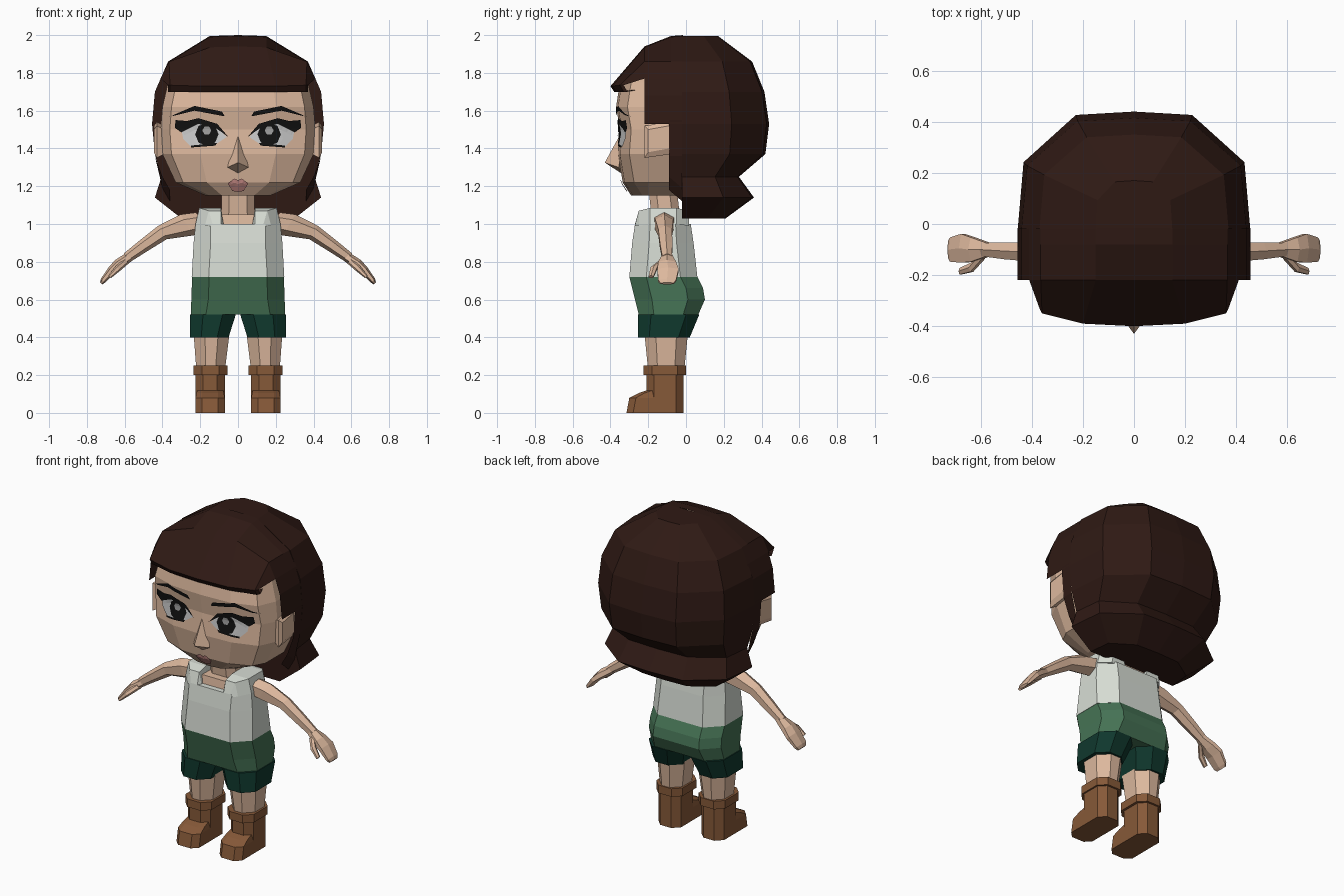
import bpy, bmesh, math
from mathutils import Vector
from mathutils.bvhtree import BVHTree

if "Cube" in bpy.data.objects:
    bpy.data.objects.remove(bpy.data.objects["Cube"])


def material(name, rgb):
    m = bpy.data.materials.new(name)
    m.diffuse_color = (*rgb, 1)
    m.use_nodes = True
    m.node_tree.nodes["Principled BSDF"].inputs["Base Color"].default_value = m.diffuse_color
    return m


SKIN = material("skin", (.72, .48, .34))
HAIR = material("hair", (.028, .010, .007))
WHITE = material("cloth", (.68, .72, .66))
GREEN = material("green", (.06, .17, .09))
DARK = material("dark_green", (.005, .04, .027))
BOOT = material("leather", (.24, .10, .04))
BLACK = material("black", (.006, .006, .006))
EYE = material("eye_white", (.65, .66, .66))
GREY = material("eye_shine", (.35, .35, .35))
LIP = material("lip", (.60, .27, .25))


def finish(name, bm, mat):
    bmesh.ops.remove_doubles(bm, verts=bm.verts, dist=1e-4)
    bmesh.ops.recalc_face_normals(bm, faces=bm.faces)
    me = bpy.data.meshes.new(name)
    bm.to_mesh(me)
    bm.free()
    me.materials.append(mat)
    ob = bpy.data.objects.new(name, me)
    bpy.context.collection.objects.link(ob)
    return ob


def skin(name, rows, mat, closed=True, caps=True, mirror=False):
    """Loft faces between rows of points, optionally mirrored in x."""
    bm = bmesh.new()
    for s in ((1, -1) if mirror else (1,)):
        grid = [[bm.verts.new((s * x, y, z)) for x, y, z in r] for r in rows]
        n = len(grid[0])
        for a, b in zip(grid, grid[1:]):
            for i in range(n if closed else n - 1):
                j = (i + 1) % n
                bm.faces.new((a[i], a[j], b[j], b[i]))
        if caps:
            bm.faces.new(grid[0])
            bm.faces.new(grid[-1])
    return finish(name, bm, mat)


def octa(x0, x1, y0, y1, z, c=.04):
    """Rectangle with cut corners at height z."""
    return [(x0 + c, y0, z), (x1 - c, y0, z), (x1, y0 + c, z), (x1, y1 - c, z),
            (x1 - c, y1, z), (x0 + c, y1, z), (x0, y1 - c, z), (x0, y0 + c, z)]


# Head: half rings from front centre to back centre
def head_ring(z, w, yf, yb):
    return [(0, yf, z), (.5 * w, yf + .01, z), (.88 * w, yf + .06, z), (w, -.2, z),
            (w, min(0, yb - .02), z), (.7 * w, yb * .8, z), (0, yb, z)]


head = skin("head", [head_ring(*r) for r in (
    (1.15, .17, -.29, -.04), (1.22, .33, -.335, .05), (1.37, .40, -.36, .2),
    (1.50, .41, -.35, .26), (1.62, .40, -.37, .26), (1.75, .37, -.35, .22),
    (1.88, .27, -.24, .12))], SKIN, closed=False, mirror=True)

# Nose and ears
skin("nose", [[(0, -.345, 1.48), (.02, -.34, 1.47), (0, -.34, 1.47)],
              [(0, -.43, 1.325), (.055, -.355, 1.30), (0, -.345, 1.27)]],
     SKIN, mirror=True)
skin("ears", [[(x, y0, z0), (x, y1, z0 + .02), (x, y1, z1), (x, y0, z1 - .02)]
              for x, y0, y1, z0, z1 in ((.37, -.19, -.09, 1.38, 1.51),
                                        (.43, -.22, -.08, 1.35, 1.54),
                                        (.445, -.2, -.09, 1.38, 1.52))],
     SKIN, mirror=True)

# Painted face features, laid on the head surface
tree = BVHTree.FromPolygons([v.co for v in head.data.vertices],
                            [p.vertices for p in head.data.polygons])


def decal(name, pts, mat, off):
    bm = bmesh.new()
    for s in (1, -1):
        bm.faces.new([bm.verts.new((s * x, 0, z)) for x, z in pts])
    bmesh.ops.triangulate(bm, faces=bm.faces)
    bmesh.ops.subdivide_edges(bm, edges=bm.edges, cuts=2, use_grid_fill=True)
    for v in bm.verts:
        hit = tree.ray_cast(Vector((v.co.x, -1, v.co.z)), Vector((0, 1, 0)))[0]
        v.co.y = (hit.y if hit else -.3) - off
    finish(name, bm, mat)


def disc(cx, cz, r, n):
    return [(cx + r * math.cos(math.tau * i / n), cz + r * math.sin(math.tau * i / n))
            for i in range(n)]


decal("eye_whites", [(.06, 1.46), (.12, 1.42), (.25, 1.41), (.29, 1.45),
                     (.30, 1.50), (.22, 1.54), (.12, 1.52)], EYE, .006)
decal("irises", disc(.165, 1.475, .062, 8), BLACK, .010)
decal("eye_shines", disc(.165, 1.495, .024, 6), GREY, .014)
decal("upper_lashes", [(.05, 1.46), (.11, 1.53), (.21, 1.56), (.27, 1.545), (.33, 1.55),
                       (.305, 1.52), (.335, 1.51), (.30, 1.485), (.21, 1.53),
                       (.12, 1.51)], BLACK, .012)
decal("lower_lids", [(.11, 1.43), (.25, 1.415), (.25, 1.405), (.12, 1.415)], BLACK, .010)
decal("eyebrows", [(.07, 1.57), (.085, 1.595), (.23, 1.625), (.37, 1.565),
                   (.23, 1.60)], BLACK, .010)
decal("lips", [(0, 1.232), (.02, 1.24), (.055, 1.215), (.03, 1.175), (0, 1.17)], LIP, .010)


# Hair: back mass with flipped ends
def hair_ring(z, w, yb):
    return [(0, -.02, z), (w, -.02, z), (.95 * w, .55 * yb, z),
            (.5 * w, .97 * yb, z), (0, yb, z)]


skin("hair_back", [hair_ring(*r) for r in (
    (1.995, .15, .17), (1.86, .37, .35), (1.70, .44, .415), (1.53, .455, .44),
    (1.37, .44, .42), (1.25, .405, .28), (1.14, .44, .36), (1.03, .30, .21))],
    HAIR, closed=False, mirror=True)

# Hair: strands behind the ears, crown and fringe
skin("hair_sides", [[(x, y, z) for x, z in ((.36, b), (.40, b + .07), (.44, 1.36),
                                            (.455, 1.55))]
                    for y, b in ((-.02, 1.12), (-.09, 1.18))],
     HAIR, closed=False, caps=False, mirror=True)
arc = [(.455, 1.53), (.44, 1.68), (.41, 1.77), (.365, 1.86)]
crown = [[(x, y, z) for x, z in arc + [(.15, t), (0, t + .005)]]
         for y, t in ((-.015, 1.995), (-.08, 1.99), (-.22, 1.935))]
skin("hair_crown", crown, HAIR, closed=False, caps=False, mirror=True)
front = [(.37, -.33, 1.735), (.36, -.35, 1.735), (.2, -.39, 1.73), (0, -.40, 1.73)]
skin("hair_fringe", [crown[2][2:], front,
                     [(x, y + .02, 1.70) for x, y, z in front],
                     [(x * .95, y + .07, 1.71) for x, y, z in front]],
     HAIR, closed=False, caps=False, mirror=True)

# Neck and chest
skin("neck", [octa(-.09, .09, -.18, -.03, 1.02), octa(-.085, .085, -.2, -.05, 1.2)], SKIN)
skin("chest", [octa(-.21, .21, -.25, .0, .9), octa(-.2, .2, -.23, -.01, 1.05)], SKIN)

# Tank top with shoulder straps
skin("tank_top", [octa(-.245, .245, -.30, .06, .72, .09), octa(-.235, .235, -.285, .04, .9, .09),
                  octa(-.225, .225, -.27, .025, 1.0, .08)], WHITE)
skin("tank_straps", [[(.075, y, z0), (.225 - c, y, z0), (.205 - c, y, z1), (.09, y, z1)]
                     for y, z0, z1, c in ((-.27, .99, 1.0, .07), (-.25, .99, 1.07, .05),
                                          (-.19, 1.0, 1.085, 0), (-.05, 1.0, 1.085, 0),
                                          (.015, .99, 1.07, .05))], WHITE, mirror=True)

# Shorts: hips, then a leg and cuff on each side
skin("shorts", [octa(-.243, .243, -.30, .06, .72, .09), octa(-.245, .245, -.285, .09, .66, .09),
                octa(-.247, .247, -.27, .10, .60, .09), octa(-.25, .25, -.25, .065, .52, .08)],
     GREEN)
skin("shorts_cuffs", [octa(.012, .255, -.255, .07, .52, .07),
                      octa(.05, .255, -.255, .02, .40, .06)], DARK, mirror=True)

# Legs and boots
skin("legs", [octa(.045, .235, -.22, .01, .42, .06),
              octa(.07, .22, -.20, -.01, .22, .05)], SKIN, mirror=True)
skin("boot_tops", [octa(.055, .235, -.225, .0, z, .045) for z in (.25, .20)],
     BOOT, mirror=True)
skin("boot_shafts", [octa(.07, .225, -.21, -.012, .21),
                     octa(.07, .225, -.21, -.012, 0)], BOOT, mirror=True)
skin("boot_toes", [octa(.07, .225, -.315, -.1, 0, .035), octa(.07, .225, -.30, -.1, .08, .035),
                   octa(.075, .22, -.25, -.1, .105, .03),
                   octa(.08, .215, -.19, -.1, .125, .03)], BOOT, mirror=True)


# Arms, hands and thumbs: six-sided tubes (x, y, z, thickness, depth)
def tube(name, path, tilt):
    nx, nz = math.sin(tilt), math.cos(tilt)
    rows = []
    for x, y, z, a, b in path:
        ring = []
        for i in range(6):
            c, s = math.cos(i * math.pi / 3), math.sin(i * math.pi / 3)
            ring.append((x + nx * a * c, y + b * s, z + nz * a * c))
        rows.append(ring)
    skin(name, rows, SKIN, mirror=True)


tube("arms", [(.19, -.115, 1.01, .06, .06), (.27, -.115, .995, .065, .055),
              (.40, -.11, .955, .042, .042), (.50, -.105, .885, .035, .038),
              (.59, -.10, .82, .028, .030)], .55)
tube("hands", [(.57, -.10, .83, .026, .03), (.63, -.10, .79, .028, .055),
               (.67, -.095, .755, .022, .065), (.715, -.10, .70, .015, .055),
               (.725, -.10, .685, .008, .04)], .75)
tube("thumbs", [(.59, -.12, .805, .018, .02), (.635, -.17, .765, .017, .02),
                (.68, -.185, .72, .010, .015)], .75)
